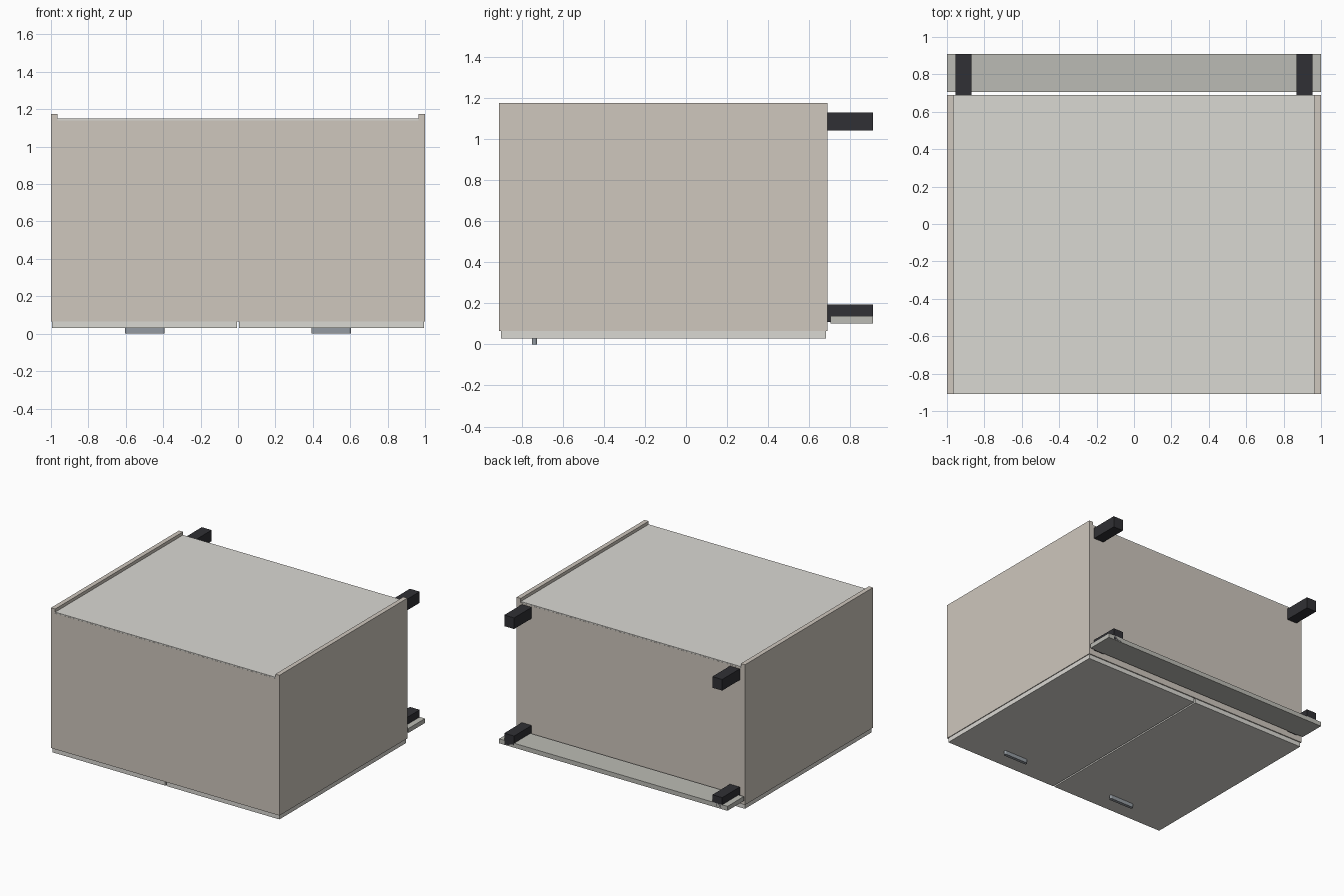
import bpy, bmesh
from mathutils import Vector

if "Cube" in bpy.data.objects:
    bpy.data.objects.remove(bpy.data.objects["Cube"])


def material(name, rgb):
    m = bpy.data.materials.new(name)
    m.diffuse_color = (*rgb, 1)
    m.use_nodes = True
    m.node_tree.nodes["Principled BSDF"].inputs["Base Color"].default_value = m.diffuse_color
    return m


BODY = material("warm_board", (0.62, 0.57, 0.51))
PALE = material("pale_board", (0.70, 0.69, 0.65))
KICK = material("plinth_grey", (0.50, 0.50, 0.46))
DARK = material("black_plastic", (0.03, 0.03, 0.035))
METAL = material("metal", (0.30, 0.33, 0.36))


def box(name, x, y, z, mat, round_z=0):
    """Box from (min, max) ranges, optionally with rounded upright edges."""
    bm = bmesh.new()
    bmesh.ops.create_cube(bm, size=1)
    for v in bm.verts:
        v.co = Vector([(r[0] + r[1]) / 2 + c * (r[1] - r[0])
                       for c, r in zip(v.co, (x, y, z))])
    if round_z:
        edges = [e for e in bm.edges
                 if abs(e.verts[0].co.z - e.verts[1].co.z) > 1e-4]
        bmesh.ops.bevel(bm, geom=edges, offset=round_z, segments=4,
                        profile=0.5, affect='EDGES')
    me = bpy.data.meshes.new(name)
    bm.to_mesh(me)
    bm.free()
    me.materials.append(mat)
    ob = bpy.data.objects.new(name, me)
    bpy.context.collection.objects.link(ob)
    return ob


T = 0.036            # board thickness
Y0, Y1 = -0.91, 0.69  # carcass top and bottom (cabinet lies on its doors)
Z0, Z1 = 0.065, 1.175

# Mirrored parts: side panels, doors, handles, legs
for s, side in ((-1, "left"), (1, "right")):
    def span(a, b):
        return sorted((s * a, s * b))

    box(f"{side}_side_panel", span(1 - T, 1), (Y0, Y1), (Z0, Z1), BODY)
    box(f"{side}_door", span(0.006, 0.994), (Y0 + 0.008, Y1 - 0.008),
        (0.03, Z0), PALE)
    box(f"{side}_handle", span(0.392, 0.604), (-0.75, -0.726), (0, 0.03),
        METAL, round_z=0.011)
    for name, z in (("front", (0.108, 0.195)), ("rear", (1.042, 1.13))):
        box(f"{side}_{name}_leg", span(0.868, 0.954), (Y1, 0.91), z, DARK)

# Carcass top and bottom boards, and the recessed back panel
inner = (-1 + T, 1 - T)
box("top_board", inner, (Y0, Y0 + T), (Z0, 1.141), BODY)
box("bottom_board", inner, (Y1 - T, Y1), (Z0, 1.141), BODY)
box("back_panel", inner, (Y0 + 0.001, Y1 - 0.001), (1.141, 1.15), PALE)

# Plinth board in front of the legs
box("plinth", (-1, 1), (0.705, 0.91), (0.103, 0.138), KICK)
